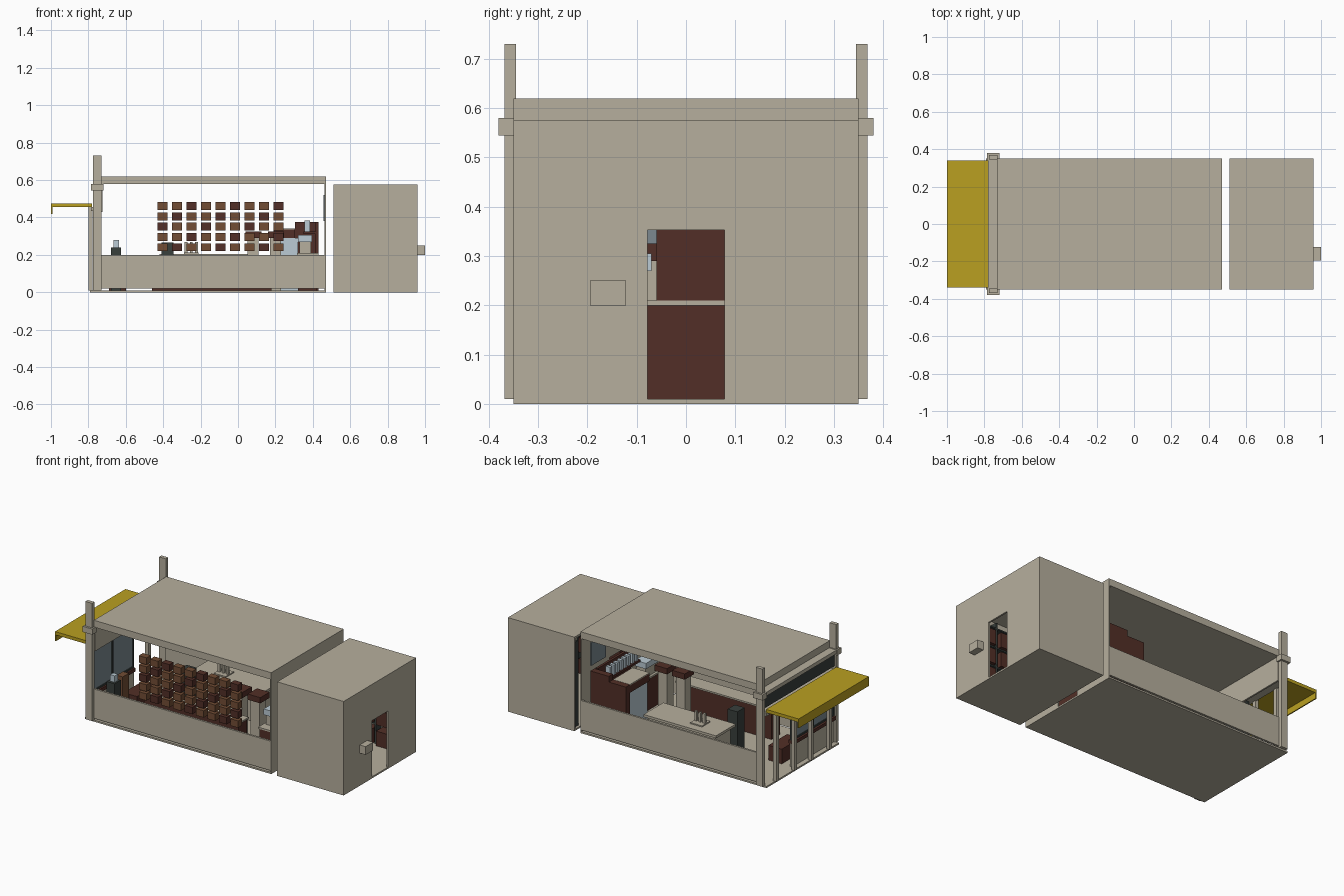
import bpy, bmesh


def material(name, r, g, b):
    m = bpy.data.materials.new(name)
    m.diffuse_color = (r, g, b, 1)
    return m


STONE = material("warm_stone", .47, .43, .34)
YELLOW = material("canopy_yellow", .49, .35, .015)
DARKWOOD = material("dark_red_wood", .085, .028, .02)
WOOD = material("brown_wood", .17, .075, .035)
STEEL = material("pale_steel", .50, .60, .66)
GLASS = material("grey_glass", .20, .25, .28)
SLATE = material("dark_slate", .04, .05, .045)


def boxes(name, mat, *ranges):
    """One object from boxes given as (x0, x1, y0, y1, z0, z1)."""
    bm = bmesh.new()
    for x0, x1, y0, y1, z0, z1 in ranges:
        verts = bmesh.ops.create_cube(bm, size=1)["verts"]
        for v in verts:
            v.co = (x1 if v.co.x > 0 else x0,
                    y1 if v.co.y > 0 else y0,
                    z1 if v.co.z > 0 else z0)
    mesh = bpy.data.meshes.new(name)
    bm.to_mesh(mesh)
    bm.free()
    mesh.materials.append(mat)
    ob = bpy.data.objects.new(name, mesh)
    bpy.context.collection.objects.link(ob)
    return ob


def both(x0, x1, y0, y1, z0, z1):
    """A box and its mirror image across y = 0."""
    return (x0, x1, y0, y1, z0, z1), (x0, x1, -y1, -y0, z0, z1)


# Main hall shell: floor, low side walls, roof
boxes("hall_floor", STONE, (-.79, .47, -.35, .35, 0, .01))
boxes("low_side_walls", STONE, *both(-.73, .47, .338, .35, .02, .2))
boxes("roof_slab", STONE, (-.73, .47, -.35, .35, .578, .62))

# Thin end wall with a doorway
boxes("end_wall", STONE,
      *both(.463, .47, .08, .35, .01, .578),
      (.463, .47, -.08, .08, .36, .578))
boxes("end_wall_windows", GLASS, *both(.458, .463, .12, .26, .38, .52))

# Street facade: pillars, caps, header, sign board
boxes("facade_pillars", STONE, *both(-.775, -.73, .345, .368, .01, .73))
boxes("pillar_caps", STONE, *both(-.785, -.72, .34, .38, .545, .58))
boxes("facade_header", STONE,
      (-.78, -.73, -.345, .345, .555, .578),
      (-.735, -.725, -.345, .345, .43, .578))
boxes("sign_board", SLATE, (-.765, -.735, -.345, .345, .475, .555))
boxes("facade_lintel", STONE, (-.785, -.74, -.345, .345, .435, .455))

# Canopy with hanging lip and posts
boxes("canopy", YELLOW,
      (-1, -.78, -.34, .34, .455, .475),
      (-1, -.993, -.34, .34, .418, .456))
boxes("canopy_posts", STONE,
      *both(-.8, -.778, .245, .268, .01, .456),
      *both(-.8, -.778, .07, .092, .01, .456))

# Shop windows, frames and sill
boxes("shop_windows", GLASS,
      (-.757, -.75, -.335, -.15, .18, .435),
      (-.757, -.75, -.14, .05, .18, .435))
boxes("window_frames", SLATE,
      *[(-.762, -.745, y, y + .01, .17, .435) for y in (-.345, -.15, .05)],
      (-.762, -.745, -.345, .06, .17, .18))
boxes("window_panel", STONE, (-.76, -.747, -.345, .06, .01, .15))
boxes("window_sill", DARKWOOD, (-.775, -.735, -.345, .06, .15, .17))

# Wall display of square wooden boxes
lit, dark = [], []
for c in range(9):
    for r in range(5):
        x, z = -.43 + c * .0775, .22 + r * .055
        (dark if (c + r * 2) % 3 == 1 else lit).append(
            (x, x + .052, -.345, -.305, z, z + .042))
boxes("display_boxes_light", WOOD, *lit)
boxes("display_boxes_dark", DARKWOOD, *dark)

# Long bar counter
boxes("bar_counter", DARKWOOD, (-.46, .18, -.25, -.17, .01, .19))
boxes("bar_counter_top", STONE, (-.465, .185, -.26, -.16, .19, .2))

# Table along the back wall with three taps
boxes("back_table", STONE,
      (-.42, .07, .12, .31, .19, .205),
      (-.40, .05, .14, .29, .01, .19))
boxes("tap_plate", STONE, (-.29, -.21, .18, .26, .205, .212))
boxes("table_taps", STONE,
      *[(-.285 + i * .028, -.27 + i * .028, .21, .225, .21, .27)
        for i in range(3)])

# Pedestals with wooden tops
for i, x in enumerate((.08, .20)):
    boxes(f"pedestal_{i + 1}", STONE, (x - .03, x + .03, -.12, -.06, .01, .29))
    boxes(f"pedestal_top_{i + 1}", DARKWOOD,
          (x - .04, x + .045, -.135, -.045, .29, .325))

# Kitchen cabinets by the back wall
boxes("tall_cabinet", DARKWOOD, (.305, .43, .27, .31, .01, .375))
boxes("half_cabinet", DARKWOOD,
      (.19, .305, .27, .31, .01, .34),
      (.19, .305, .08, .27, .29, .335))
boxes("half_cabinet_body", STEEL, (.20, .32, .085, .268, .01, .29))
boxes("half_cabinet_top", STONE, (.19, .305, .08, .27, .335, .341))

# Kitchen counter, machine and rack of plates
boxes("kitchen_counter", DARKWOOD, (.32, .42, -.25, .25, .01, .2))
boxes("kitchen_counter_top", STONE, (.315, .43, -.255, .255, .2, .21))
boxes("machine_base", STONE, (.33, .39, -.2, -.08, .21, .27))
boxes("machine_head", STEEL, (.32, .395, -.21, -.07, .27, .305))
boxes("rack_shelf", DARKWOOD,
      (.35, .43, -.06, .26, .312, .325),
      (.415, .43, -.06, .26, .21, .375))
boxes("rack_plates", STEEL,
      *[(.355, .385, -.045 + i * .036, -.025 + i * .036, .325, .385)
        for i in range(8)])

# Seating near the entrance
boxes("dark_bins", SLATE,
      (-.68, -.625, -.30, -.24, .01, .24),
      (-.41, -.345, .02, .09, .01, .265))
boxes("bin_cap", STEEL, (-.665, -.635, -.285, -.255, .24, .28))
boxes("entrance_bench", DARKWOOD, (-.69, -.6, -.12, .06, .01, .1))
boxes("entrance_shelf", WOOD, (-.68, -.64, -.2, -.14, .01, .24))

# Back room shell, open towards the hall, with a doorway to the right
boxes("store_room_shell", STONE,
      *both(.51, .96, .34, .35, 0, .573),
      (.51, .96, -.35, .35, .563, .575),
      (.51, .96, -.35, .35, 0, .01),
      *both(.95, .96, .078, .35, 0, .573),
      (.95, .96, -.078, .078, .353, .573))
boxes("outside_meter_box", STONE, (.96, 1, -.195, -.122, .2, .25))

# Store room shelves and crates
boxes("store_shelf_frames", SLATE,
      *[b for z in (.13, .25, .37, .49)
        for b in both(.53, .93, .29, .338, z, z + .008)],
      *[b for x in (.525, .72, .93)
        for b in both(x, x + .01, .29, .338, .01, .53)])
boxes("store_crates", DARKWOOD,
      *[b for x in (.545, .635, .745, .84)
        for z in (.01, .138, .258, .378)
        for b in both(x, x + .075, .27, .335, z, z + .09)])
